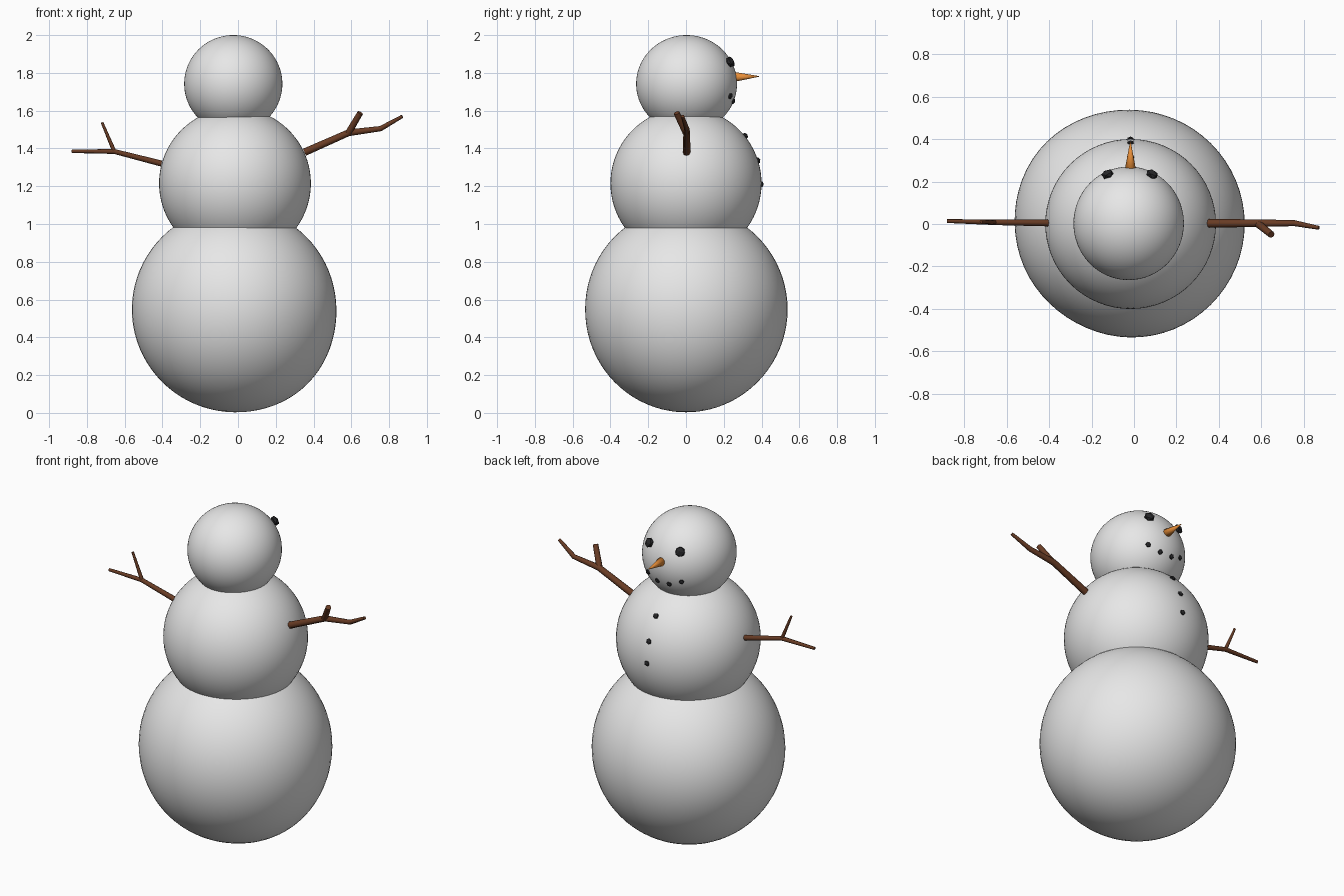
import bpy, bmesh, math
from mathutils import Vector

if "Cube" in bpy.data.objects:
    bpy.data.objects.remove(bpy.data.objects["Cube"])


def material(name, rgb):
    m = bpy.data.materials.new(name)
    m.diffuse_color = (*rgb, 1)
    m.use_nodes = True
    m.node_tree.nodes["Principled BSDF"].inputs["Base Color"].default_value = m.diffuse_color
    return m


snow = material("snow", (0.8, 0.8, 0.8))
wood = material("brown_wood", (0.14, 0.045, 0.018))
coal = material("black_coal", (0.02, 0.02, 0.022))
orange = material("carrot_orange", (0.8, 0.27, 0.04))


def add_mesh(name, bm, mat, smooth):
    me = bpy.data.meshes.new(name)
    bm.to_mesh(me)
    bm.free()
    me.materials.append(mat)
    for p in me.polygons:
        p.use_smooth = smooth
    ob = bpy.data.objects.new(name, me)
    bpy.context.collection.objects.link(ob)
    return ob


def snowball(name, center, radii, bumps):
    """Sphere with broad soft bumps, each (direction, height)."""
    bm = bmesh.new()
    bmesh.ops.create_uvsphere(bm, u_segments=64, v_segments=40, radius=1)
    for v in bm.verts:
        n = v.co.normalized()
        p = Vector(n[i] * radii[i] for i in range(3))
        for d, h in bumps:
            p += n * h * max(0, n.dot(Vector(d).normalized())) ** 6
        v.co = p + Vector(center)
    return add_mesh(name, bm, snow, True)


# Three stacked snowballs
HEAD, MID = Vector((-0.025, 0.003, 1.742)), Vector((-0.016, 0, 1.215))
snowball("bottom_ball", (-0.02, 0, 0.548), (0.54, 0.537, 0.543),
         [((0.7, 0, -0.75), 0.012), ((-0.75, 0.65, 0), 0.012), ((-0.5, -0.8, 0), -0.008)])
snowball("middle_ball", MID, (0.402, 0.4, 0.4), [])
snowball("head_ball", HEAD, (0.26, 0.267, 0.258), [])


def lump(name, pos, center, r):
    """Faceted piece of coal pressed flat against a ball."""
    bm = bmesh.new()
    bmesh.ops.create_icosphere(bm, subdivisions=1, radius=r)
    q = (Vector(pos) - center).to_track_quat('Z', 'Y')
    for v in bm.verts:
        v.co.z *= 0.65
        v.co = q @ v.co + Vector(pos)
    add_mesh(name, bm, coal, False)


# Eyes and mouth
for s, side in ((-1, "left"), (1, "right")):
    lump("eye_" + side, (-0.02 + s * 0.105, 0.235, 1.858), HEAD, 0.031)
    lump("mouth_inner_" + side, (-0.021 + s * 0.04, 0.25, 1.65), HEAD, 0.017)
    lump("mouth_outer_" + side, (-0.021 + s * 0.114, 0.235, 1.677), HEAD, 0.017)

# Buttons
for i, (y, z) in enumerate(((0.315, 1.468), (0.382, 1.337), (0.4, 1.21))):
    lump(f"button_{i + 1}", (-0.016, y, z), MID, 0.018)

# Carrot nose
bm = bmesh.new()
bmesh.ops.create_cone(bm, cap_ends=True, segments=12, radius1=0.029, radius2=0.002, depth=0.145)
q = Vector((0, 1, 0.02)).to_track_quat('Z', 'Y')
for v in bm.verts:
    v.co = q @ v.co + Vector((-0.017, 0.313, 1.78))
add_mesh("carrot_nose", bm, orange, True)


def stick_arm(name, twigs):
    """Twigs given as lists of (x, y, z, radius)."""
    cu = bpy.data.curves.new(name, 'CURVE')
    cu.dimensions = '3D'
    cu.bevel_depth = 1
    cu.bevel_resolution = 2
    cu.use_fill_caps = True
    for pts in twigs:
        sp = cu.splines.new('POLY')
        sp.points.add(len(pts) - 1)
        for p, (x, y, z, r) in zip(sp.points, pts):
            p.co = (x, y, z, 1)
            p.radius = r
    cu.materials.append(wood)
    ob = bpy.data.objects.new(name, cu)
    bpy.context.collection.objects.link(ob)
    bpy.ops.object.select_all(action='DESELECT')
    ob.select_set(True)
    bpy.context.view_layer.objects.active = ob
    bpy.ops.object.convert(target='MESH')
    bpy.ops.object.shade_smooth_by_angle(angle=math.radians(50))


# Stick arms
stick_arm("arm_left", [
    [(-0.405, 0.005, 1.32, 0.016), (-0.655, 0.008, 1.384, 0.013), (-0.88, 0.014, 1.385, 0.009)],
    [(-0.655, 0.008, 1.384, 0.011), (-0.72, 0.01, 1.538, 0.007)]])
stick_arm("arm_right", [
    [(0.352, 0.003, 1.38, 0.02), (0.585, 0.004, 1.483, 0.018),
     (0.755, 0.004, 1.505, 0.014), (0.87, -0.018, 1.57, 0.009)],
    [(0.585, 0.0, 1.483, 0.018), (0.647, -0.05, 1.588, 0.016)]])
